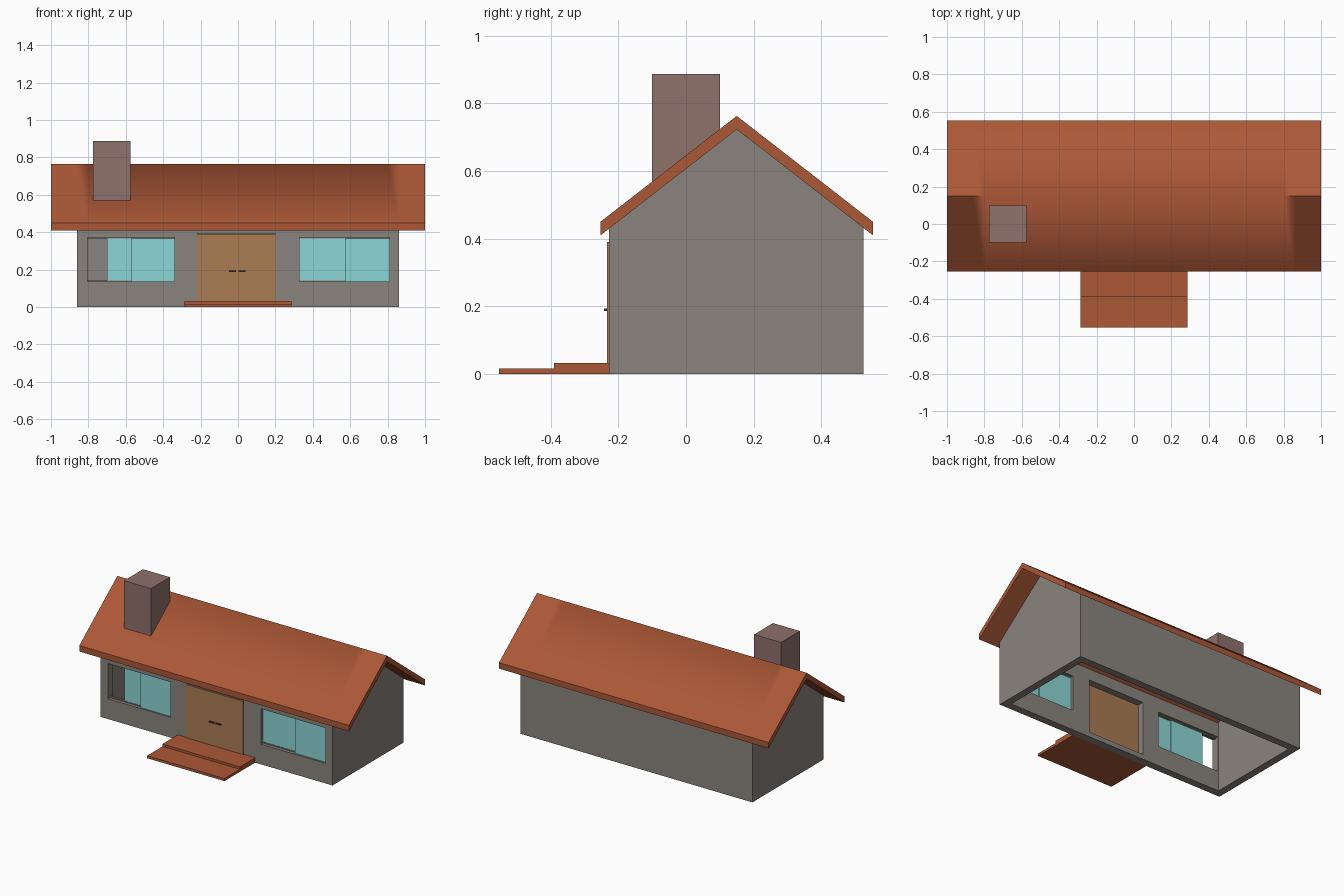
import bpy, bmesh

old = bpy.data.objects.get("Cube")
if old:
    bpy.data.objects.remove(old, do_unlink=True)


def material(name, rgb):
    """Flat material from 0-255 sRGB values, stored as linear."""
    col = [((c / 255 + 0.055) / 1.055) ** 2.4 for c in rgb] + [1.0]
    m = bpy.data.materials.new(name)
    m.use_nodes = True
    m.diffuse_color = col
    m.node_tree.nodes["Principled BSDF"].inputs["Base Color"].default_value = col
    return m


TERRACOTTA = material("terracotta", (172, 88, 55))
PLASTER = material("grey plaster", (138, 132, 126))
BRICK = material("dull brick", (143, 113, 107))
WOOD = material("door wood", (170, 124, 84))
GLASS = material("pale teal glass", (141, 214, 214))
METAL = material("dark metal", (62, 56, 52))


def prism(name, profile, xs, mat):
    """Extrude a closed (y, z) profile through the stations in xs."""
    bm = bmesh.new()
    rings = [[bm.verts.new((x, y, z)) for y, z in profile] for x in xs]
    n = len(profile)
    for a, b in zip(rings, rings[1:]):
        for i in range(n):
            j = (i + 1) % n
            bm.faces.new((a[i], a[j], b[j], b[i]))
    bm.faces.new(rings[0])
    bm.faces.new(rings[-1])
    bmesh.ops.recalc_face_normals(bm, faces=bm.faces)
    me = bpy.data.meshes.new(name)
    bm.to_mesh(me)
    bm.free()
    me.materials.append(mat)
    ob = bpy.data.objects.new(name, me)
    bpy.context.collection.objects.link(ob)
    return ob


def box(name, x0, x1, y0, y1, z0, z1, mat):
    return prism(name, [(y0, z0), (y1, z0), (y1, z1), (y0, z1)], (x0, x1), mat)


def cut(target, cutter):
    cutter.hide_render = True
    mod = target.modifiers.new("cut", "BOOLEAN")
    mod.operation, mod.solver, mod.object = "DIFFERENCE", "EXACT", cutter
    bpy.context.view_layer.objects.active = target
    bpy.ops.object.modifier_apply(modifier=mod.name)
    bpy.data.objects.remove(cutter, do_unlink=True)


# Main dimensions
RIDGE_Y, RIDGE_Z, EAVE_Z, HALF, THICK = 0.15, 0.763, 0.45, 0.403, 0.04
FRONT, BACK, SIDE, WALL = -0.228, 0.525, 0.86, 0.05
SILL, HEAD = 0.135, 0.372


def roof_z(y):
    return RIDGE_Z - abs(y - RIDGE_Y) * (RIDGE_Z - EAVE_Z) / HALF


# Gabled walls, open underneath and above, with window and door openings
walls = prism("walls", [(FRONT, 0), (BACK, 0), (BACK, roof_z(BACK) - THICK),
                        (RIDGE_Y, RIDGE_Z - THICK), (FRONT, roof_z(FRONT) - THICK)],
              (-SIDE, SIDE), PLASTER)
cut(walls, box("room_cutter", WALL - SIDE, SIDE - WALL, FRONT + WALL, BACK - WALL,
               -1, 1, PLASTER))
for x0, x1, z0, z1 in ((-0.805, -0.34, SILL, HEAD), (0.33, 0.81, SILL, HEAD),
                       (-0.22, 0.20, 0.033, 0.393)):
    cut(walls, box("opening_cutter", x0, x1, FRONT - 0.1, FRONT + 0.1, z0, z1, PLASTER))

# Roof slab, with the ridge softened along its middle
y0, y1 = RIDGE_Y - HALF, RIDGE_Y + HALF
roof = prism("roof", [(y0, EAVE_Z - THICK), (RIDGE_Y, RIDGE_Z - THICK),
                      (y1, EAVE_Z - THICK), (y1, EAVE_Z), (RIDGE_Y, RIDGE_Z), (y0, EAVE_Z)],
             (-1, -SIDE, -0.8, 0.8, SIDE, 1), TERRACOTTA)
for p in roof.data.polygons:
    p.use_smooth = True
for e in roof.data.edges:
    a, b = (roof.data.vertices[i].co for i in e.vertices)
    along = abs(a.x - b.x) > 0.01
    ridge = min(a.z, b.z) > RIDGE_Z - 0.01
    middle = max(abs(a.x), abs(b.x)) < 0.81
    at_end = min(abs(a.x), abs(b.x)) > 0.99 and not along
    e.use_edge_sharp = at_end or (along and not (ridge and middle))

# Chimney seated in the front slope
prism("chimney", [(-0.10, roof_z(-0.10) - 0.02), (0.10, roof_z(0.10) - 0.02),
                  (0.10, 0.887), (-0.10, 0.887)], (-0.775, -0.575), BRICK)

# Front steps
box("upper_step", -0.287, 0.287, -0.39, FRONT, 0, 0.033, TERRACOTTA)
box("lower_step", -0.287, 0.287, -0.553, -0.39, 0, 0.017, TERRACOTTA)

# Door with a pair of pull handles
box("door", -0.22, 0.20, -0.234, -0.22, 0.033, 0.39, WOOD)
for side, x in (("right", -0.048), ("left", 0.003)):
    box(side + "_door_handle", x, x + 0.037, -0.243, -0.233, 0.187, 0.194, METAL)

# Sliding glass panes: the outer pane sits just ahead of the inner one
for name, inner, outer, end in (("right", -0.70, -0.573, -0.34), ("left", 0.33, 0.573, 0.81)):
    box(name + "_inner_pane", inner, inner + 0.245, -0.204, -0.196, SILL + 0.007,
        HEAD - 0.007, GLASS)
    box(name + "_outer_pane", outer, end, -0.216, -0.208, SILL, HEAD - 0.005, GLASS)

# Slim tracks above and below the panes
for name, x0, x1 in (("right", -0.805, -0.34), ("left", 0.33, 0.81)):
    for part, z in (("sill", SILL), ("head", HEAD - 0.007)):
        box(name + "_window_" + part + "_track", x0, x1, -0.207, -0.193, z, z + 0.007, PLASTER)
